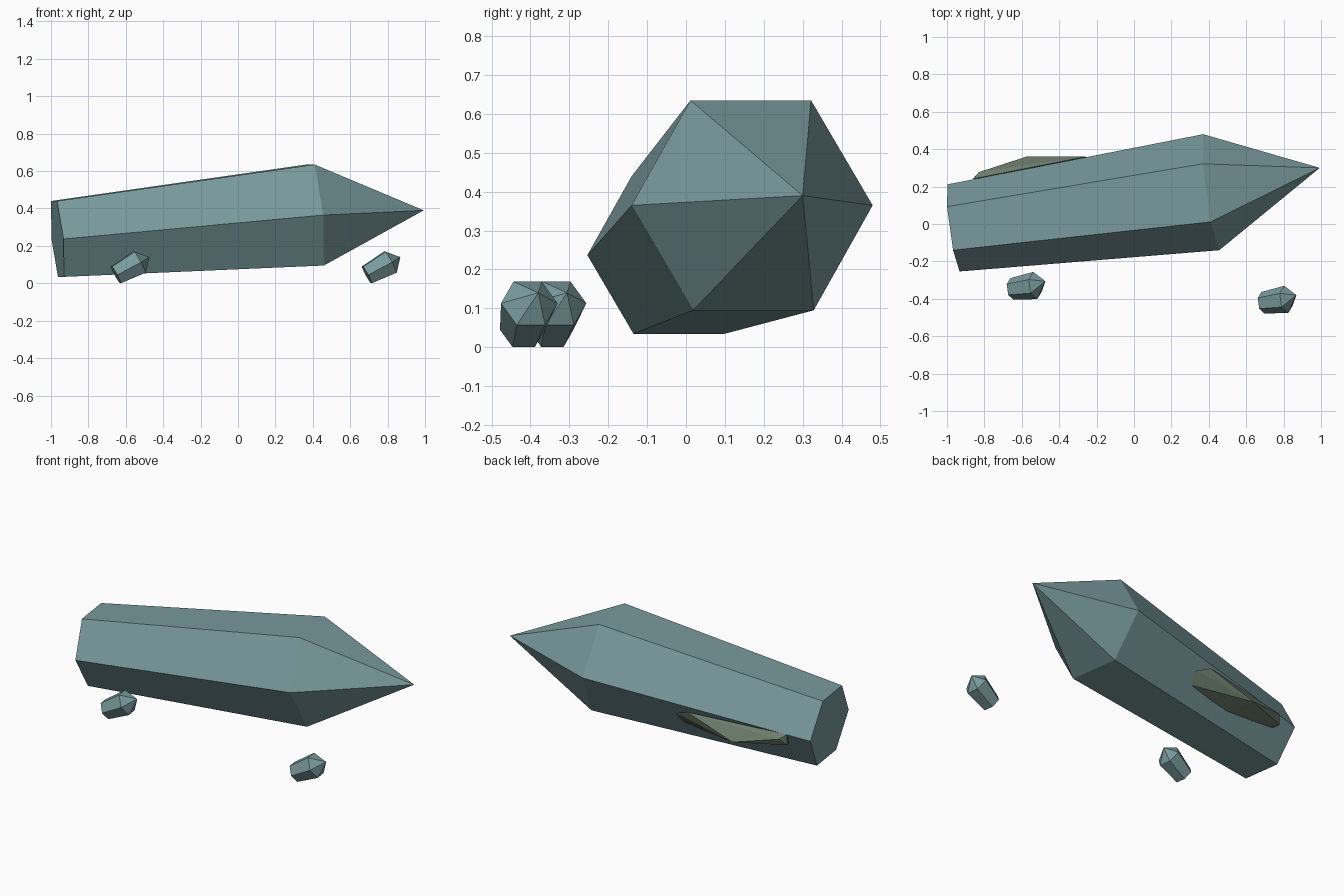
import bpy, bmesh, math
from mathutils import Vector

if "Cube" in bpy.data.objects:
    bpy.data.objects.remove(bpy.data.objects["Cube"])


def material(name, rgb):
    m = bpy.data.materials.new(name)
    m.diffuse_color = (*rgb, 1)
    m.use_nodes = True
    m.node_tree.nodes["Principled BSDF"].inputs["Base Color"].default_value = m.diffuse_color
    return m


TEAL = material("teal_crystal", (0.19, 0.325, 0.335))
OLIVE = material("olive_growth", (0.15, 0.205, 0.15))


def finish(name, bm, mat):
    bmesh.ops.recalc_face_normals(bm, faces=bm.faces)
    me = bpy.data.meshes.new(name)
    bm.to_mesh(me)
    bm.free()
    me.materials.append(mat)
    ob = bpy.data.objects.new(name, me)
    bpy.context.collection.objects.link(ob)
    return ob


def crystal(name, base, r_base, shoulder, r_shoulder, tip, shift=(0, 0, 0)):
    """Hexagonal shaft widening to a shoulder, then closing to a point."""
    base, shoulder, tip = (Vector(p) + Vector(shift) for p in (base, shoulder, tip))
    axis = (shoulder - base).normalized()
    side = Vector((0, 0, 1)).cross(axis).normalized()
    up = axis.cross(side)
    bm = bmesh.new()

    def ring(c, r):
        angles = [math.radians(60 * i) for i in range(6)]
        return [bm.verts.new(c + r * (math.cos(a) * side + math.sin(a) * up))
                for a in angles]

    lower, upper = ring(base, r_base), ring(shoulder, r_shoulder)
    point = bm.verts.new(tip)
    bm.faces.new(lower)
    for i in range(6):
        j = (i + 1) % 6
        bm.faces.new((lower[i], lower[j], upper[j], upper[i]))
        bm.faces.new((upper[i], upper[j], point))
    return finish(name, bm, TEAL)


# Large leaning crystal
crystal("main_crystal", (-0.965, -0.021, 0.237), 0.235,
        (0.413, 0.17, 0.365), 0.313, (0.993, 0.30, 0.39))

# Two matching small crystals in front
for name, shift in (("right_shard", (0, 0, 0)), ("left_shard", (-1.342, 0.074, 0))):
    crystal(name, (0.689, -0.421, 0.045), 0.058,
            (0.814, -0.403, 0.113), 0.0735, (0.868, -0.38, 0.14), shift)

# Faceted growth on the lower back side
growth_points = [(-0.16, 0.285, 0.17), (-0.17, 0.34, 0.24), (-0.26, 0.36, 0.277),
                 (-0.57, 0.362, 0.175), (-0.48, 0.234, 0.14), (-0.84, 0.197, 0.18),
                 (-0.86, 0.243, 0.188), (-0.86, 0.242, 0.254), (-0.83, 0.277, 0.23)]
bm = bmesh.new()
for p in growth_points:
    bm.verts.new(p)
bmesh.ops.convex_hull(bm, input=bm.verts[:])
finish("back_growth", bm, OLIVE)
